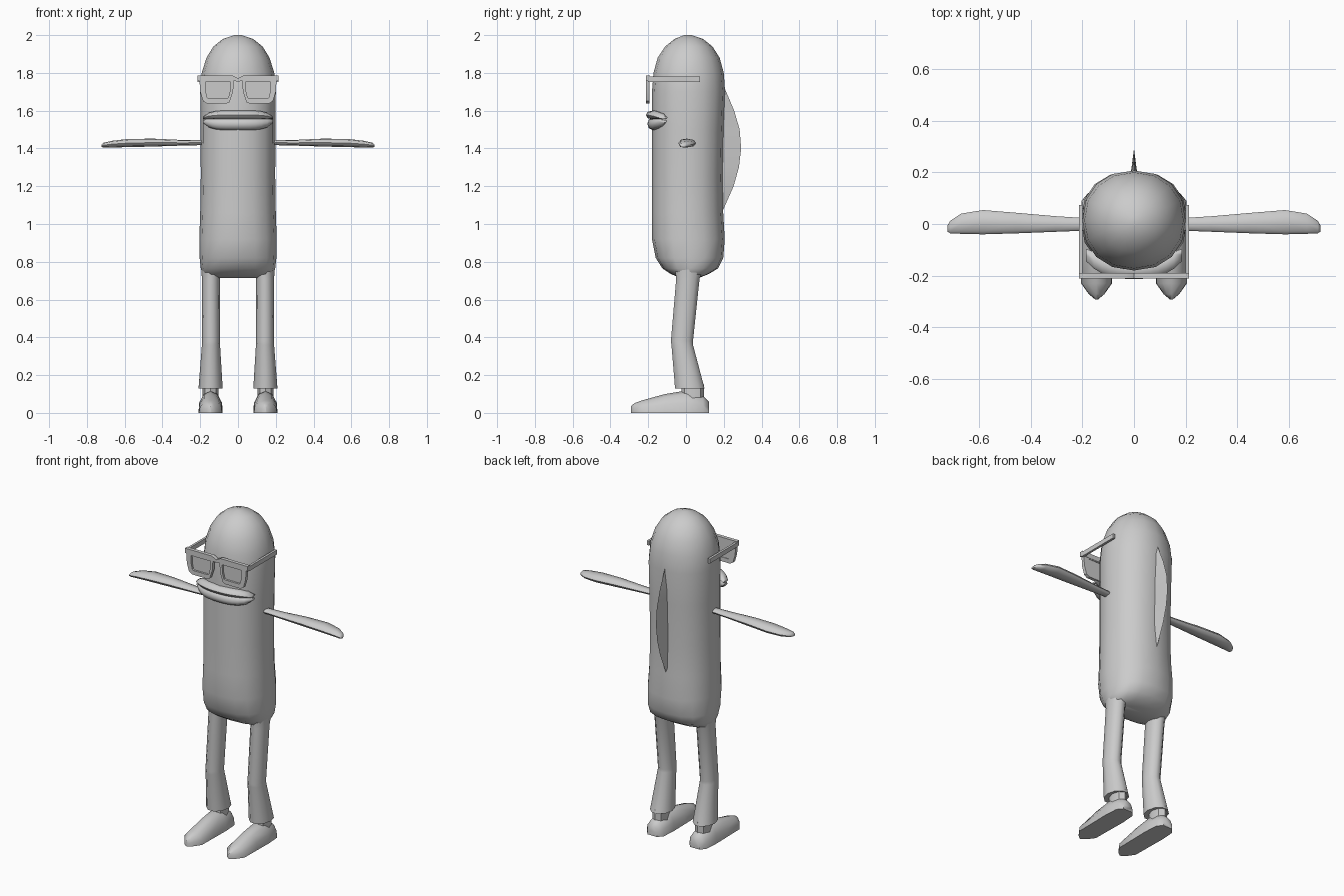
import bpy, bmesh, math
from mathutils import Vector

grey = bpy.data.materials.new("plain grey")
grey.diffuse_color = (0.6, 0.6, 0.6, 1)


def make(name, verts, faces, angle=40):
    me = bpy.data.meshes.new(name)
    me.from_pydata(verts, [], faces)
    bm = bmesh.new()
    bm.from_mesh(me)
    bmesh.ops.recalc_face_normals(bm, faces=bm.faces)
    bm.to_mesh(me)
    bm.free()
    ob = bpy.data.objects.new(name, me)
    bpy.context.collection.objects.link(ob)
    me.materials.append(grey)
    bpy.ops.object.select_all(action='DESELECT')
    ob.select_set(True)
    bpy.context.view_layer.objects.active = ob
    bpy.ops.object.shade_smooth_by_angle(angle=math.radians(angle))
    return ob


def loft(name, rings, angle=40):
    """Skin equal-length rings of points and cap both ends."""
    n = len(rings[0])
    faces = [(r * n + i, r * n + (i + 1) % n, (r + 1) * n + (i + 1) % n, (r + 1) * n + i)
             for r in range(len(rings) - 1) for i in range(n)]
    faces += [tuple(range(n)), tuple(range((len(rings) - 1) * n, len(rings) * n))]
    return make(name, [p for r in rings for p in r], faces, angle)


def oval(n, a, b, power=2.0):
    """Points of a rounded, optionally squarish oval."""
    out = []
    for i in range(n):
        t = 2 * math.pi * i / n
        c, s = math.cos(t), math.sin(t)
        out.append((a * math.copysign(abs(c) ** (2 / power), c),
                    b * math.copysign(abs(s) ** (2 / power), s)))
    return out


def prism(name, pts, y0, y1):
    """Outline in x and z, extruded along y."""
    return loft(name, [[(x, y, z) for x, z in pts] for y in (y0, y1)], 30)


# Body: z, half width, front y, back y, squareness
body = [(0.715, 0.165, -0.03, 0.07, 2.6), (0.735, 0.188, -0.08, 0.12, 2.6),
        (0.765, 0.197, -0.125, 0.17, 2.5), (0.82, 0.203, -0.16, 0.197, 2.4),
        (0.92, 0.205, -0.18, 0.205, 2.3), (1.06, 0.20, -0.18, 0.197, 2.2),
        (1.25, 0.197, -0.18, 0.195, 2.2), (1.5, 0.198, -0.18, 0.20, 2.2),
        (1.70, 0.20, -0.18, 0.207, 2.2), (1.80, 0.192, -0.172, 0.20, 2.1),
        (1.88, 0.167, -0.15, 0.178, 2.0), (1.94, 0.13, -0.11, 0.14, 2.0),
        (1.98, 0.08, -0.06, 0.09, 2.0), (2.0, 0.02, -0.01, 0.03, 2.0)]
loft("body", [[(x, y + (f + b) / 2, z) for x, y in oval(16, w, (b - f) / 2, p)]
              for z, w, f, b, p in body], 60)

# Back fin, a thin wedge
fin = [(1.06, 0.19), (1.2, 0.252), (1.3, 0.28), (1.4, 0.292), (1.5, 0.284), (1.6, 0.255), (1.73, 0.2)]
loft("back_fin", [[(-0.016, 0.17, z), (0.0, y, z), (0.016, 0.17, z)] for z, y in fin])

# Lips bend around the face
for name, zc, hz, out in (("upper_lip", 1.577, 0.024, 0.038), ("lower_lip", 1.53, 0.033, 0.03)):
    rings = []
    for i in range(13):
        u = -1 + i / 6
        k = max(0.25, (1 - abs(u) ** 4) ** 0.5)
        yc = -0.175 + 0.055 * abs(u) ** 2.5
        zz = zc + (1.553 - zc) * abs(u) ** 5 * 0.6
        rings.append([(0.186 * u, yc + py * (0.5 + 0.5 * k), zz + pz * k) for py, pz in oval(8, out, hz)])
    loft(name, rings, 60)

for side, s in (("left", -1), ("right", 1)):
    # Trouser leg: z, centre x, half width, front y, back y
    leg = [(0.78, 0.14, 0.055, -0.065, 0.10), (0.71, 0.143, 0.048, -0.055, 0.075),
           (0.38, 0.143, 0.047, -0.083, 0.04), (0.36, 0.143, 0.048, -0.08, 0.04),
           (0.13, 0.145, 0.064, -0.062, 0.102)]
    loft(side + "_leg", [[(s * (cx + x), y + (f + b) / 2, z) for x, y in oval(10, w, (b - f) / 2)]
                         for z, cx, w, f, b in leg], 50)

    # Ankle and shoe
    loft(side + "_ankle", [[(s * (0.145 + x), 0.035 + y, z) for x, y in oval(8, 0.042, 0.06)]
                           for z in (0.06, 0.15)])
    # y, half width, top height
    shoe = [(0.121, 0.032, 0.06), (0.09, 0.058, 0.09), (0.0, 0.064, 0.118), (-0.11, 0.062, 0.1),
            (-0.23, 0.06, 0.067), (-0.272, 0.03, 0.052), (-0.292, 0.006, 0.035)]
    loft(side + "_shoe", [[(s * (0.145 + w * u), y, h * v) for u, v in
                           ((-1, 0), (1, 0), (0.95, 0.45), (0.55, 0.85), (0, 1), (-0.55, 0.85), (-0.95, 0.45))]
                          for y, w, h in shoe], 50)

    # Flipper arm: x, front y, back y, bottom z, top z
    arm = [(0.17, -0.025, 0.022, 1.418, 1.443), (0.30, -0.03, 0.03, 1.415, 1.445),
           (0.45, -0.036, 0.043, 1.410, 1.452), (0.585, -0.04, 0.054, 1.407, 1.45),
           (0.67, -0.038, 0.04, 1.405, 1.44), (0.712, -0.036, 0.012, 1.405, 1.43),
           (0.722, -0.03, -0.005, 1.407, 1.42)]
    loft(side + "_arm", [[(s * x, (f + b) / 2 + y, (lo + hi) / 2 + z)
                          for y, z in oval(8, (b - f) / 2, (hi - lo) / 2, 2.4)]
                         for x, f, b, lo, hi in arm], 50)

    # Glasses rim: outer and inner outlines joined around the lens opening
    outer = [(0.022, 1.775), (0.026, 1.70), (0.045, 1.645), (0.06, 1.638), (0.165, 1.638),
             (0.185, 1.65), (0.2, 1.70), (0.205, 1.775)]
    inner = [(0.04, 1.752), (0.043, 1.70), (0.052, 1.668), (0.06, 1.664), (0.155, 1.664),
             (0.163, 1.67), (0.17, 1.70), (0.172, 1.752)]
    loop = [(outer, -0.212), (inner, -0.212), (inner, -0.192), (outer, -0.192)]
    verts = [(s * x, y, z) for pts, y in loop for x, z in pts]
    faces = [(a * 8 + i, a * 8 + (i + 1) % 8, ((a + 1) % 4) * 8 + (i + 1) % 8, ((a + 1) % 4) * 8 + i)
             for a in range(4) for i in range(8)]
    make(side + "_rim", verts, faces, 30)
    prism(side + "_lens", [(s * x, z) for x, z in inner], -0.2, -0.195)

    # Brow bar and temple arm
    prism(side + "_brow_bar", [(s * x, z) for x, z in
                               ((0.0, 1.755), (0.0, 1.772), (0.03, 1.787), (0.214, 1.787),
                                (0.214, 1.757), (0.03, 1.757))], -0.212, -0.19)
    prism(side + "_temple", [(s * x, z) for x, z in
                             ((0.2, 1.753), (0.214, 1.753), (0.214, 1.781), (0.2, 1.781))], -0.2, 0.074)
